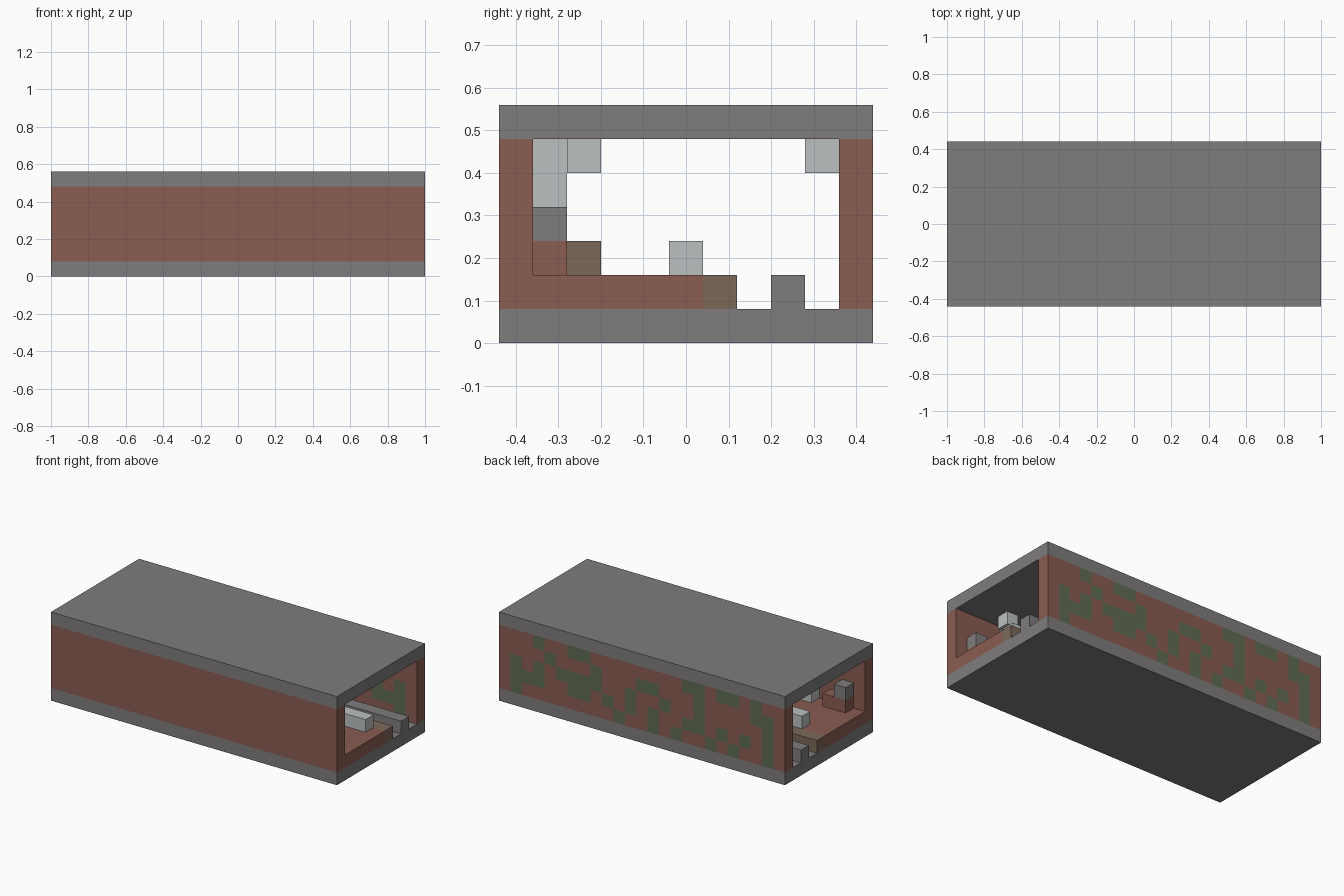
import bpy, bmesh
from mathutils import Vector, Matrix

U = 0.08                      # block size
NX, NY, NZ = 25, 11, 7        # blocks along each axis

cube = bpy.data.objects.get("Cube")
if cube:
    bpy.data.objects.remove(cube, do_unlink=True)


def linear(c):
    c /= 255
    return c / 12.92 if c <= 0.04045 else ((c + 0.055) / 1.055) ** 2.4


def material(name, *rgb):
    m = bpy.data.materials.new(name)
    col = (*[linear(c) for c in rgb], 1)
    m.use_nodes = True
    m.diffuse_color = col
    bsdf = m.node_tree.nodes["Principled BSDF"]
    bsdf.inputs["Base Color"].default_value = col
    bsdf.inputs["Roughness"].default_value = 0.9
    return m


stone = material("stone_grey", 127, 124, 125)
brick = material("brick_red", 138, 93, 81)
moss = material("moss_green", 95, 107, 83)
wood = material("wood_brown", 123, 105, 89)
quartz = material("pale_grey", 188, 192, 192)


def add(name, bm, *mats):
    me = bpy.data.meshes.new(name)
    bm.to_mesh(me)
    bm.free()
    for m in mats:
        me.materials.append(m)
    ob = bpy.data.objects.new(name, me)
    bpy.context.collection.objects.link(ob)
    return ob


def block(name, mat, start, count):
    """Box given in whole blocks from the left, front, bottom corner."""
    origin = Vector((-NX / 2, -NY / 2, 0))
    centre = (origin + Vector(start) + Vector(count) / 2) * U
    bm = bmesh.new()
    bmesh.ops.create_cube(bm, size=U, matrix=Matrix.Translation(centre)
                          @ Matrix.Diagonal((*count, 1)))
    return add(name, bm, mat)


# Shell: floor, roof and plain front wall
block("floor_slab", stone, (0, 0, 0), (NX, NY, 1))
block("roof_slab", stone, (0, 0, 6), (NX, NY, 1))
block("front_wall", brick, (0, 0, 1), (NX, 1, 5))

# Back wall with mossy blocks, listed from the model's left, top row first
MOSS = ("...#..##........##.##.#..",
        "....#...#...##...#....##.",
        ".#.#.####..#..#..#.....#.",
        ".###..##.#.#.#..##.#.#.#.",
        ".#........#..#.#..#.#..#.")
bm = bmesh.new()
for row, line in enumerate(MOSS):
    for col, mark in enumerate(line):
        x, z = (NX / 2 - col) * U, (6 - row) * U
        y = (NY / 2 - 0.5) * U
        f = bm.faces.new([bm.verts.new(p) for p in (
            (x, y, z), (x, y, z - U), (x - U, y, z - U), (x - U, y, z))])
        f.material_index = int(mark == "#")
bmesh.ops.remove_doubles(bm, verts=bm.verts, dist=U / 10)
bmesh.ops.recalc_face_normals(bm, faces=bm.faces)
wall = add("back_wall", bm, brick, moss)
thick = wall.modifiers.new("thickness", 'SOLIDIFY')
thick.thickness = U
thick.offset = 0

# Platform with wooden edge, and the track rail
block("platform", brick, (0, 1, 1), (NX, 5, 1))
block("platform_edge", wood, (0, 6, 1), (NX, 1, 1))
block("track_rail", stone, (0, 8, 1), (NX, 1, 1))
block("platform_barrier", quartz, (2, 5, 2), (22, 1, 1))

# Counters with a machine at each end of the platform
for side, counter_x, machine_x in (("right", 1, 1), ("left", 22, 23)):
    block(side + "_counter", brick, (counter_x, 1, 2), (2, 1, 1))
    block(side + "_machine", stone, (machine_x, 1, 3), (1, 1, 1))

# Pillars against the front wall, with benches between them
for x in (4, 12, 20):
    block("pillar", quartz, (x, 1, 2), (1, 1, 4))
for x in (6, 14):
    block("bench", wood, (x, 2, 2), (5, 1, 1))

# Ceiling lamps in two rows
for x in (3, 9, 15, 21):
    block("front_lamp", quartz, (x, 2, 5), (1, 1, 1))
    block("back_lamp", quartz, (x, 9, 5), (1, 1, 1))
